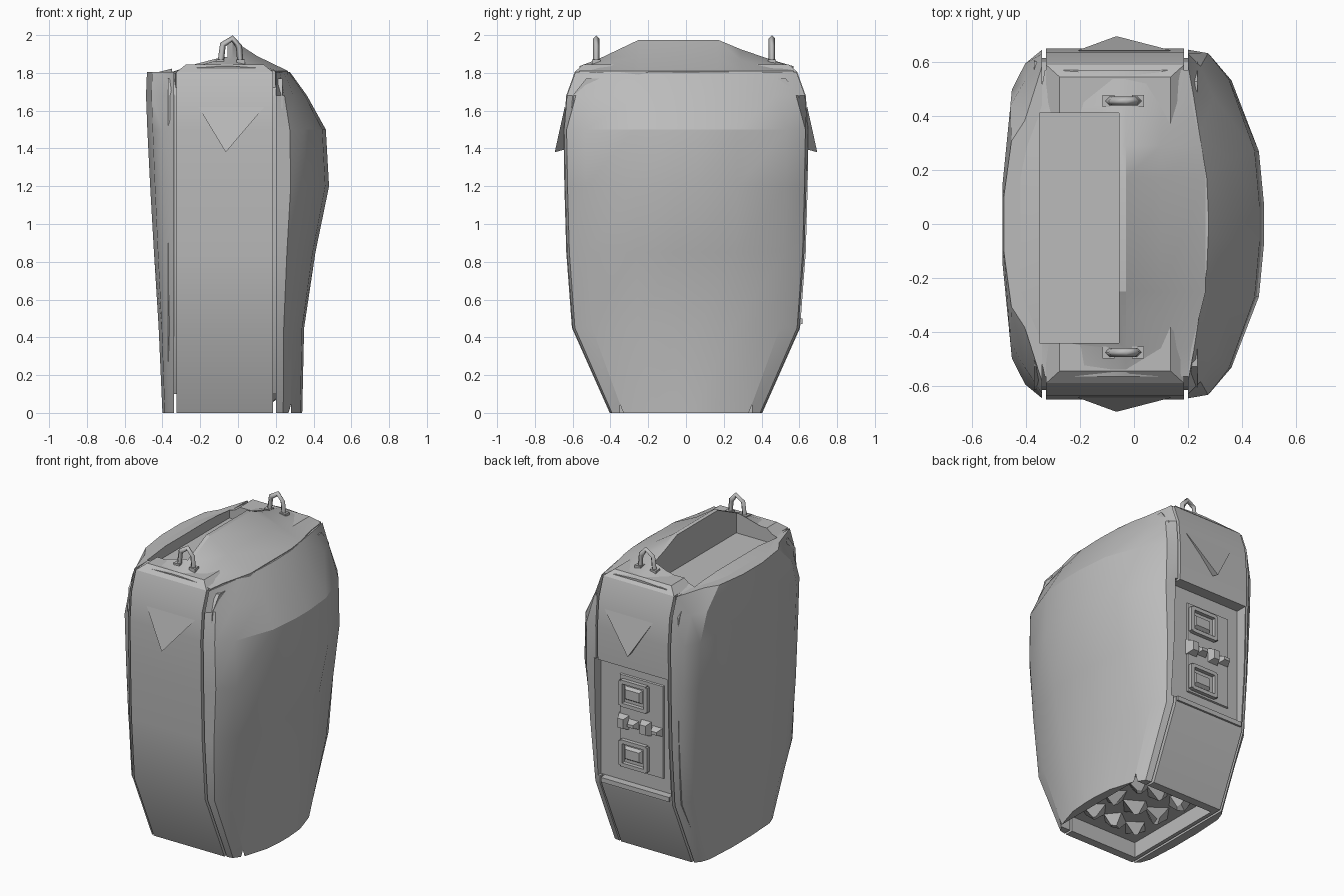
import bpy, bmesh, random
from mathutils import Vector

random.seed(4)
cube = bpy.data.objects.get("Cube")
if cube:
    bpy.data.objects.remove(cube, do_unlink=True)

grey = bpy.data.materials.new("plain grey")
grey.use_nodes = True
grey.diffuse_color = (0.5, 0.5, 0.5, 1)
grey.node_tree.nodes["Principled BSDF"].inputs["Base Color"].default_value = (0.5, 0.5, 0.5, 1)


def finish(bm, name):
    bmesh.ops.recalc_face_normals(bm, faces=bm.faces)
    mesh = bpy.data.meshes.new(name)
    bm.to_mesh(mesh)
    bm.free()
    mesh.materials.append(grey)
    obj = bpy.data.objects.new(name, mesh)
    bpy.context.collection.objects.link(obj)
    return obj


def activate(obj):
    bpy.ops.object.select_all(action="DESELECT")
    obj.select_set(True)
    bpy.context.view_layer.objects.active = obj


def smooth(obj, angle=0.4):
    activate(obj)
    bpy.ops.object.shade_smooth_by_angle(angle=angle)


def loft(name, rings):
    """Skin closed rings of equal length and cap both ends."""
    bm = bmesh.new()
    rows = [[bm.verts.new(p) for p in ring] for ring in rings]
    n = len(rows[0])
    for a, b in zip(rows, rows[1:]):
        for i in range(n):
            j = (i + 1) % n
            bm.faces.new((a[i], a[j], b[j], b[i]))
    bm.faces.new(rows[0])
    bm.faces.new(rows[-1])
    return finish(bm, name)


def box(name, lo, hi, taper=0.0):
    """Box whose +y end may be narrowed by taper."""
    def ring(y, t):
        return [(lo[0] + t, y, lo[2] + t), (hi[0] - t, y, lo[2] + t),
                (hi[0] - t, y, hi[2] - t), (lo[0] + t, y, hi[2] - t)]
    return loft(name, [ring(lo[1], 0), ring(hi[1], taper)])


def cut(cutter, *targets):
    for obj in targets:
        mod = obj.modifiers.new("cut", "BOOLEAN")
        mod.operation = "DIFFERENCE"
        mod.solver = "EXACT"
        mod.object = cutter
        activate(obj)
        bpy.ops.object.modifier_apply(modifier=mod.name)
    bpy.data.objects.remove(cutter, do_unlink=True)


# height, half depth, left edge, right edge, corner pinch
levels = [(0.0, .40, -.40, .34, 1), (.45, .60, -.42, .35, 1), (.85, .63, -.445, .41, 1),
          (1.2, .64, -.465, .482, 1), (1.5, .645, -.48, .465, 1), (1.68, .63, -.487, .365, .9),
          (1.805, .585, -.482, .275, .68), (1.845, .54, -.42, .23, 1)]


def shell(name, inner, edge, outline):
    rings = []
    for lv in levels[:-1]:
        z, depth, outer, pinch = lv[0], lv[1], lv[edge], lv[4]
        half = [(inner + (outer - inner) * f, depth * g * (1 - (1 - pinch) * min(1, 2 * f)))
                for f, g in outline]
        rings.append([(x, -y, z) for x, y in half] + [(x, y, z) for x, y in reversed(half)])
    return loft(name, rings)


# Bulged side shells with their top corners pulled in
right_shell = shell("broad_side_shell", .2, 3, [(0, 1), (.28, .98), (.57, .83), (.93, .42), (1, .1)])
left_shell = shell("flat_side_shell", -.34, 2, [(0, 1), (.45, .92), (.8, .77), (1, .25)])


# Central panel body between the shells, and the filler behind the grooves
def slab(x0, x1, inset, low, high):
    rings = []
    for z, depth, *_ in [lv for lv in levels if low <= lv[0] <= high]:
        d = depth - inset
        shrink = .05 if z > 1.82 else 0
        rings.append([(x0 + shrink, -d, z), (x1 - shrink, -d, z),
                      (x1 - shrink, d, z), (x0 + shrink, d, z)])
    return rings


core = loft("centre_panel_body", slab(-.325, .185, -.004, 0, 2))
inner_rings = slab(-.37, .235, .03, .4, 1.7)
bottom = [(x, y * .7, .1) for x, y, _ in inner_rings[0]]
top = [(x, y * .88, 1.77) for x, y, _ in inner_rings[-1]]
inner = loft("inner_body", [bottom] + inner_rings + [top])

# Ridged roof
stations = [(-.565, 1.835, .25), (-.46, 1.875, .2), (-.25, 1.975, 0), (.17, 1.975, 0),
            (.29, 1.925, .06), (.45, 1.87, .2), (.57, 1.835, .25)]
roof_rings = []
for y, h, pinch in stations:
    edge = 1 - pinch
    mid = 1.82 + (h - 1.82) * .45
    roof_rings.append([(-.44 * edge, y, 1.72), (-.44 * edge, y, 1.80), (-.34 * edge, y, 1.825),
                       (-.08, y, h), (-.03, y, h), (.1, y, mid), (.265 * edge, y, 1.81),
                       (.265 * edge, y, 1.72)])
roof = loft("ridged_roof", roof_rings)

# Top channel, rear recess and hollow underside
cut(box("channel_cutter", (-.35, -.44, 1.755), (-.055, .41, 2.2)), roof, core, inner, left_shell)
cut(box("recess_cutter", (-.318, .57, .5), (.215, .9, 1.28)), core, inner, right_shell)
cut(box("base_cutter", (-.3, -.35, -.2), (.28, .35, .1)), core, right_shell)
for part in (core, inner, right_shell, left_shell, roof):
    smooth(part)

# Wedge lugs on front and back
for name, s in (("front_wedge", -1), ("back_wedge", 1)):
    bm = bmesh.new()
    a, b, tip, root = [bm.verts.new((x, s * y, z)) for x, y, z in
                       ((-.21, .642, 1.62), (.14, .642, 1.62), (-.065, .695, 1.38), (-.065, .62, 1.4))]
    for f in ((a, b, tip), (a, tip, root), (b, root, tip), (a, root, b)):
        bm.faces.new(f)
    finish(bm, name)


# Lifting loops and their feet
def loop(name, y):
    path = [(-.095, 1.83), (-.08, 1.95), (-.03, 1.982), (.005, 1.94), (.015, 1.83)]
    curve = bpy.data.curves.new(name, "CURVE")
    curve.dimensions = "3D"
    curve.bevel_depth = .017
    curve.bevel_resolution = 0
    curve.use_fill_caps = True
    spline = curve.splines.new("POLY")
    spline.points.add(len(path) - 1)
    for p, (x, z) in zip(spline.points, path):
        p.co = (x, y, z, 1)
    obj = bpy.data.objects.new(name, curve)
    bpy.context.collection.objects.link(obj)
    obj.data.materials.append(grey)
    activate(obj)
    bpy.ops.object.convert(target="MESH")
    for side, x in (("left", .015), ("right", -.095)):
        box(name + "_foot_" + side, (x - .022, y - .022, 1.8), (x + .022, y + .022, 1.872))


loop("front_loop", -.475)
loop("back_loop", .455)

# Rear recess: backing plate, two buckles and a latch
box("recess_plate", (-.25, .55, .58), (.08, .58, 1.2), .01)
for name, z in (("upper_buckle", 1.08), ("lower_buckle", .69)):
    box(name + "_pad", (-.1, .57, z - .05), (.04, .6, z + .05), .02)
    for side, x in (("left", .05), ("right", -.13)):
        box(name + "_post_" + side, (x - .012, .57, z - .08), (x + .012, .605, z + .08))
    for side, dz in (("top", .075), ("bottom", -.075)):
        box(name + "_bar_" + side, (-.13, .57, z + dz - .012), (.05, .605, z + dz + .012))
for i, x in enumerate((-.2, -.12, -.03, .04)):
    box("latch_piece_%d" % i, (x - .04, .57, .86 - .02 * (i % 2)), (x + .04, .62, .92 + .02 * (i % 2)), .02)

# Ledge over the lower rear panel
box("rear_ledge", (-.31, .54, .47), (.18, .618, .5))

# Faceted clutter inside the hollow base
for i in range(9):
    bm = bmesh.new()
    bmesh.ops.create_cone(bm, cap_ends=True, segments=4, radius1=.1, radius2=.02, depth=.07)
    spot = Vector((-.18 + .16 * (i % 3), -.2 + .2 * (i // 3), .08))
    for v in bm.verts:
        v.co = Vector((v.co.x, v.co.y, -v.co.z)) + spot + Vector(
            [random.uniform(-.015, .015) for _ in range(3)])
    finish(bm, "base_rib_%d" % i)
